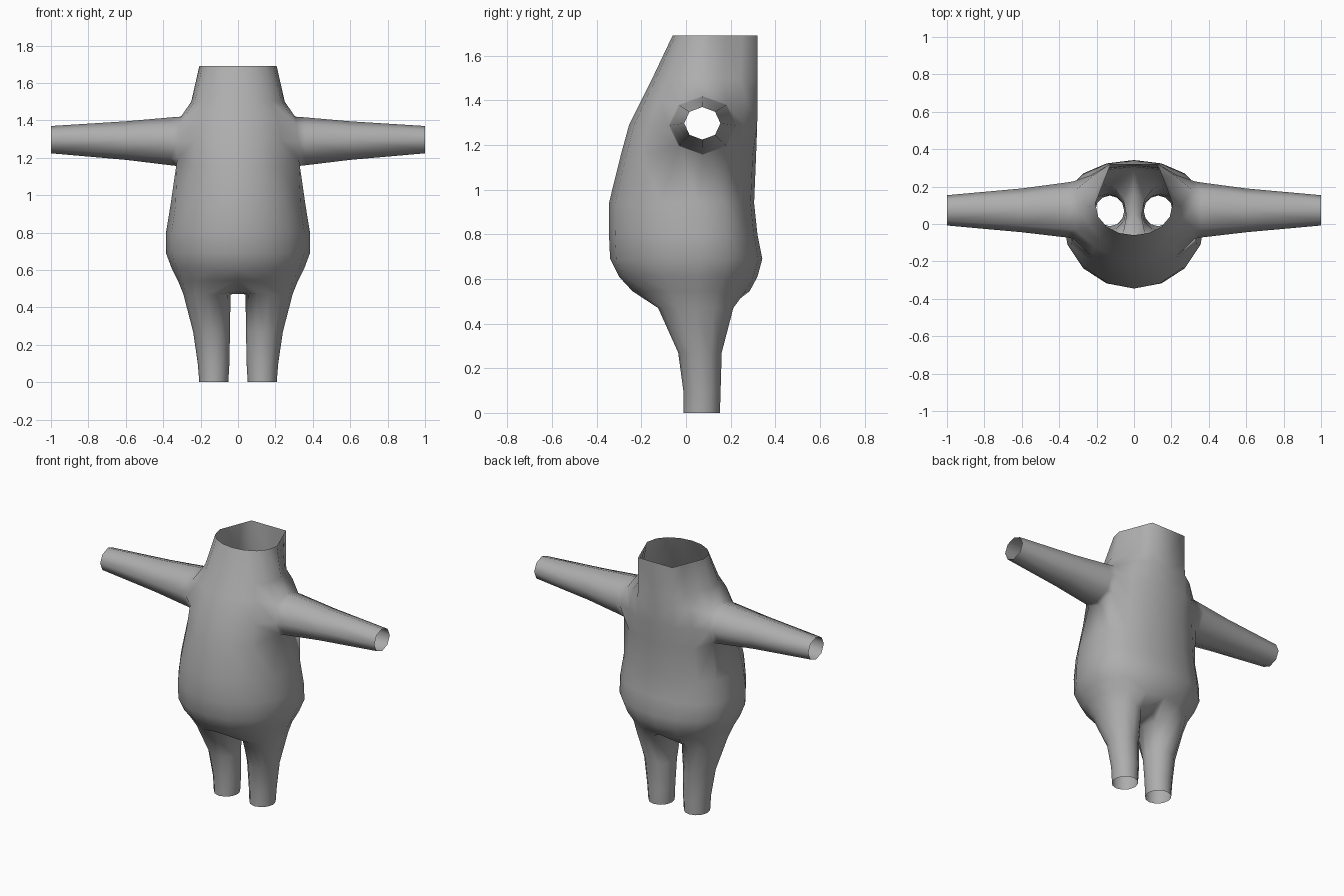
import bpy, bmesh
from math import sin, cos, radians

if "Cube" in bpy.data.objects:
    bpy.data.objects.remove(bpy.data.objects["Cube"])

bm = bmesh.new()


def bridge(a, b, closed):
    """Join two equal vertex rows with quads."""
    n = len(a)
    for i in range(n if closed else n - 1):
        j = (i + 1) % n
        bm.faces.new((a[i], a[j], b[j], b[i]))


def spow(v, p):
    return abs(v) ** p * (1 if v >= 0 else -1)


# Torso half rings: z, half width, centre y, front y, back y, roundness power
torso = [
    (1.69, 0.207, 0.11, -0.06, 0.32, 0.75),
    (1.50, 0.25, 0.09, -0.15, 0.32, 0.75),
    (1.42, 0.30, 0.075, -0.19, 0.32, 0.75),
    (1.29, 0.33, 0.075, -0.255, 0.319, 0.8),
    (1.155, 0.335, 0.07, -0.292, 0.314, 0.8),
    (0.94, 0.362, 0.055, -0.345, 0.305, 0.8),
    (0.80, 0.385, 0.06, -0.345, 0.32, 0.82),
    (0.69, 0.385, 0.06, -0.34, 0.342, 0.85),
    (0.61, 0.355, 0.055, -0.30, 0.32, 0.9),
    (0.545, 0.322, 0.05, -0.24, 0.285, 1.0),
]
rings = []
for i, (z, w, yc, yf, yb, p) in enumerate(torso):
    row = []
    for k in range(9):
        a = radians(-90 + 22.5 * k)
        s = sin(a)
        y = yc + (yb - yc) * spow(s, p) if s > 0 else yc + (yc - yf) * spow(s, 0.9)
        x = 0 if k in (0, 8) else w * cos(a)
        if i < 2 and k in (5, 6, 7):    # flat back of the neck with a corner
            f = (k - 4) / 3
            x, y = w + (0.125 - w) * f, yc + (yb - yc) * f
        elif i in (2, 3) and k == 7:
            x, y = 0.13, yb
        row.append(bm.verts.new((x, y, z)))
    rings.append(row)

# Skin the torso, leaving a 2 x 2 opening for the arm
for i in range(len(rings) - 1):
    a, b = rings[i], rings[i + 1]
    if i in (2, 3):
        bridge(a[:4], b[:4], False)
        bridge(a[5:], b[5:], False)
    else:
        bridge(a, b, False)

# Arm: eight-sided, open at the wrist
t, m, l = rings[2], rings[3], rings[4]
loop = [m[5], t[5], t[4], t[3], m[3], l[3], l[4], l[5]]
for x, cy, cz, ry, rz in [(None, 0.075, 1.288, 0.153, 0.132),
                          (0.36, 0.075, 1.288, 0.147, 0.128),
                          (0.60, 0.073, 1.292, 0.117, 0.103),
                          (1.00, 0.073, 1.297, 0.081, 0.073)]:
    pts = [(cy + ry * cos(radians(45 * k)), cz + rz * sin(radians(45 * k)))
           for k in range(8)]
    if x is None:      # round off the shoulder opening
        for v, (y, z) in zip(loop, pts):
            v.co = (0.325 - 0.02 * max(0, (z - cz) / rz), y, z)
        continue
    new = [bm.verts.new((x, y, z)) for y, z in pts]
    bridge(loop, new, True)
    loop = new

# Leg: twelve-sided, starts from the torso hem and the crotch line
crotch = [bm.verts.new((0, y, z)) for y, z in
          ((0.17, 0.485), (0.05, 0.472), (-0.07, 0.485))]
loop = rings[-1] + crotch
for z, x0, x1, y0, y1 in [(0.47, 0.04, 0.292, -0.125, 0.212),
                          (0.27, 0.043, 0.24, -0.035, 0.16),
                          (0.10, 0.046, 0.215, -0.012, 0.155),
                          (0.00, 0.052, 0.207, -0.012, 0.152)]:
    new = []
    for k in range(12):
        a = radians(-120 + 30 * k)
        new.append(bm.verts.new(((x0 + x1) / 2 + (x1 - x0) / 2 * cos(a),
                                 (y0 + y1) / 2 + (y1 - y0) / 2 * sin(a), z)))
    bridge(loop, new, True)
    loop = new

bmesh.ops.recalc_face_normals(bm, faces=bm.faces)
for f in bm.faces:
    f.smooth = True

# Body shell, mirrored across x, in a darker grey
mesh = bpy.data.meshes.new("body_shell")
bm.to_mesh(mesh)
bm.free()
grey = bpy.data.materials.new("dark_grey")
grey.diffuse_color = (0.42, 0.42, 0.42, 1)
grey.use_nodes = True
grey.node_tree.nodes["Principled BSDF"].inputs["Base Color"].default_value = grey.diffuse_color
mesh.materials.append(grey)
body = bpy.data.objects.new("body_shell", mesh)
bpy.context.collection.objects.link(body)
mirror = body.modifiers.new("mirror", 'MIRROR')
mirror.use_axis = (True, False, False)
mirror.use_clip = True
mirror.merge_threshold = 0.001
